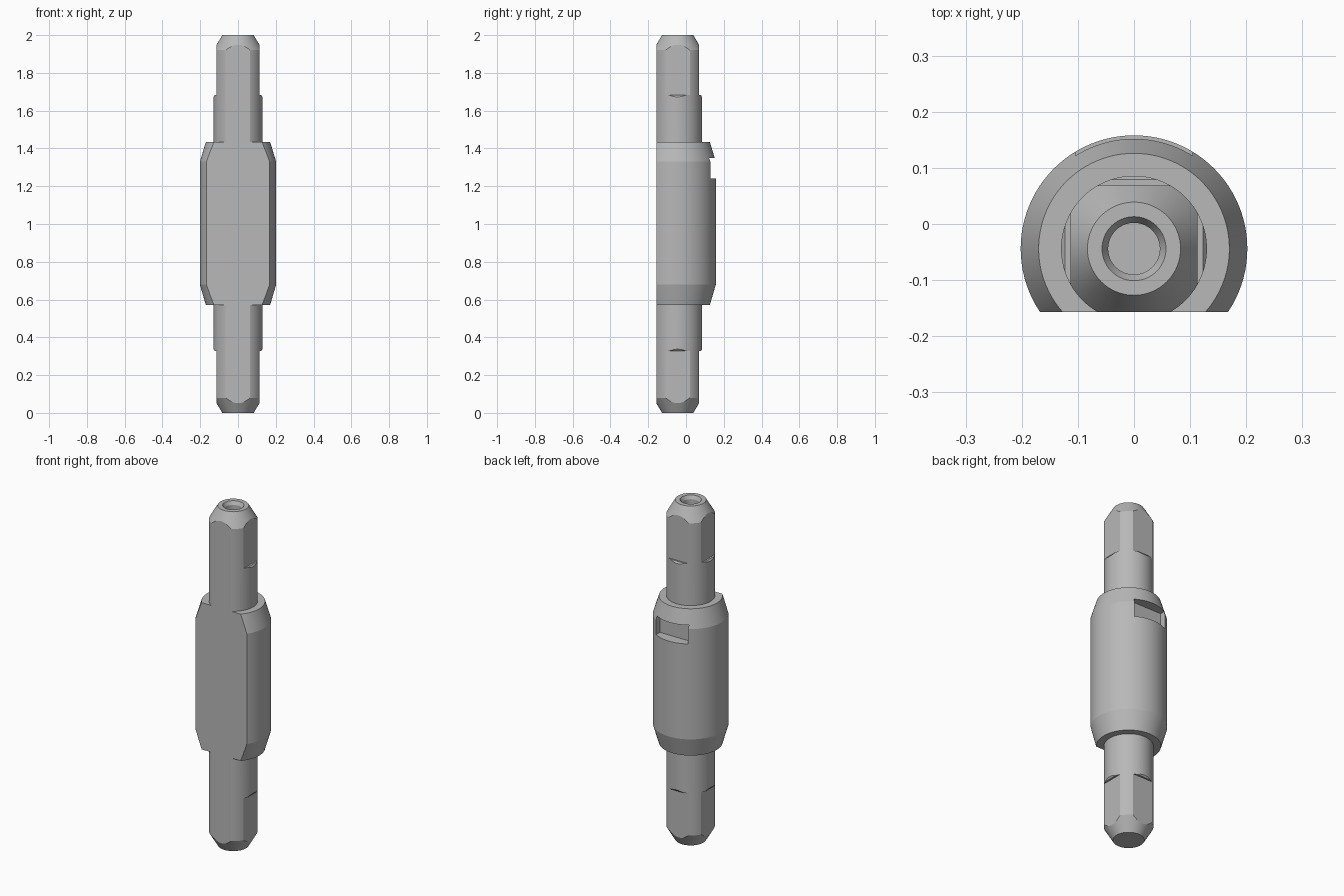
import bpy, bmesh, math
from mathutils import Matrix, Vector

if "Cube" in bpy.data.objects:
    bpy.data.objects.remove(bpy.data.objects["Cube"], do_unlink=True)

AXIS_Y = -0.044   # shaft axis position
FLAT = 0.113      # distance of every flat from the axis
JOURNAL = 0.13    # journal radius
BODY = 0.202      # main body radius

steel = bpy.data.materials.new("grey steel")
steel.use_nodes = True
colour = (0.48, 0.48, 0.48, 1)
steel.diffuse_color = colour
steel.node_tree.nodes["Principled BSDF"].inputs["Base Color"].default_value = colour


def make_object(name, bm):
    bmesh.ops.recalc_face_normals(bm, faces=bm.faces)
    mesh = bpy.data.meshes.new(name)
    bm.to_mesh(mesh)
    bm.free()
    obj = bpy.data.objects.new(name, mesh)
    obj.location.y = AXIS_Y
    bpy.context.collection.objects.link(obj)
    mesh.materials.append(steel)
    return obj


def prism(bm, profile, half_width, angle=0):
    """Extrude an (x, z) profile along y, then turn it about the shaft axis."""
    turn = Matrix.Rotation(angle, 3, 'Z')
    face = bm.faces.new([bm.verts.new(turn @ Vector((x, -half_width, z)))
                         for x, z in profile])
    ext = bmesh.ops.extrude_face_region(bm, geom=[face])
    verts = [v for v in ext["geom"] if isinstance(v, bmesh.types.BMVert)]
    bmesh.ops.translate(bm, verts=verts, vec=turn @ Vector((0, 2 * half_width, 0)))


# Turned shaft with chamfered ends and a countersunk centre hole in the top
lathe = [(0, 0), (0.083, 0), (JOURNAL, 0.08), (JOURNAL, 0.57), (0.17, 0.57),
         (BODY, 0.68), (BODY, 1.33), (0.17, 1.435), (JOURNAL, 1.435),
         (JOURNAL, 1.92), (0.083, 2), (0.057, 2), (0.046, 1.98),
         (0.046, 1.9), (0, 1.9)]
bm = bmesh.new()
points = [bm.verts.new((r, 0, z)) for r, z in lathe]
edges = [bm.edges.new(pair) for pair in zip(points, points[1:])]
bmesh.ops.spin(bm, geom=points + edges, cent=(0, 0, 0), axis=(0, 0, 1),
               angle=math.tau, steps=96, use_duplicate=False)
bmesh.ops.remove_doubles(bm, verts=bm.verts, dist=1e-5)
shaft = make_object("shaft", bm)

# Cutters: full-length front flat, square drive ends, rear pocket
bm = bmesh.new()
prism(bm, [(FLAT, -0.1), (0.4, -0.1), (0.4, 2.1), (FLAT, 2.1)], 0.4, -math.pi / 2)
upper = [(FLAT, 2.1), (FLAT, 1.682), (0.123, 1.682), (JOURNAL + 0.002, 1.67),
         (0.3, 1.67), (0.3, 2.1)]
lower = [(x, 2.01 - z) for x, z in upper]
for angle in (0, math.pi / 2, math.pi):
    prism(bm, upper, 0.09, angle)
    prism(bm, lower, 0.09, angle)
prism(bm, [(0.138, 1.242), (0.3, 1.242), (0.3, 1.35), (0.138, 1.35)],
      0.104, math.pi / 2)
cutter = make_object("flat_cutter", bm)
cutter.hide_render = True

# Cut the flats, then smooth the round faces
cut = shaft.modifiers.new("flats", 'BOOLEAN')
cut.operation = 'DIFFERENCE'
cut.solver = 'EXACT'
cut.object = cutter
bpy.ops.object.select_all(action='DESELECT')
bpy.context.view_layer.objects.active = shaft
shaft.select_set(True)
bpy.ops.object.modifier_apply(modifier=cut.name)
bpy.data.objects.remove(cutter, do_unlink=True)
bpy.ops.object.shade_smooth_by_angle(angle=math.radians(13))
